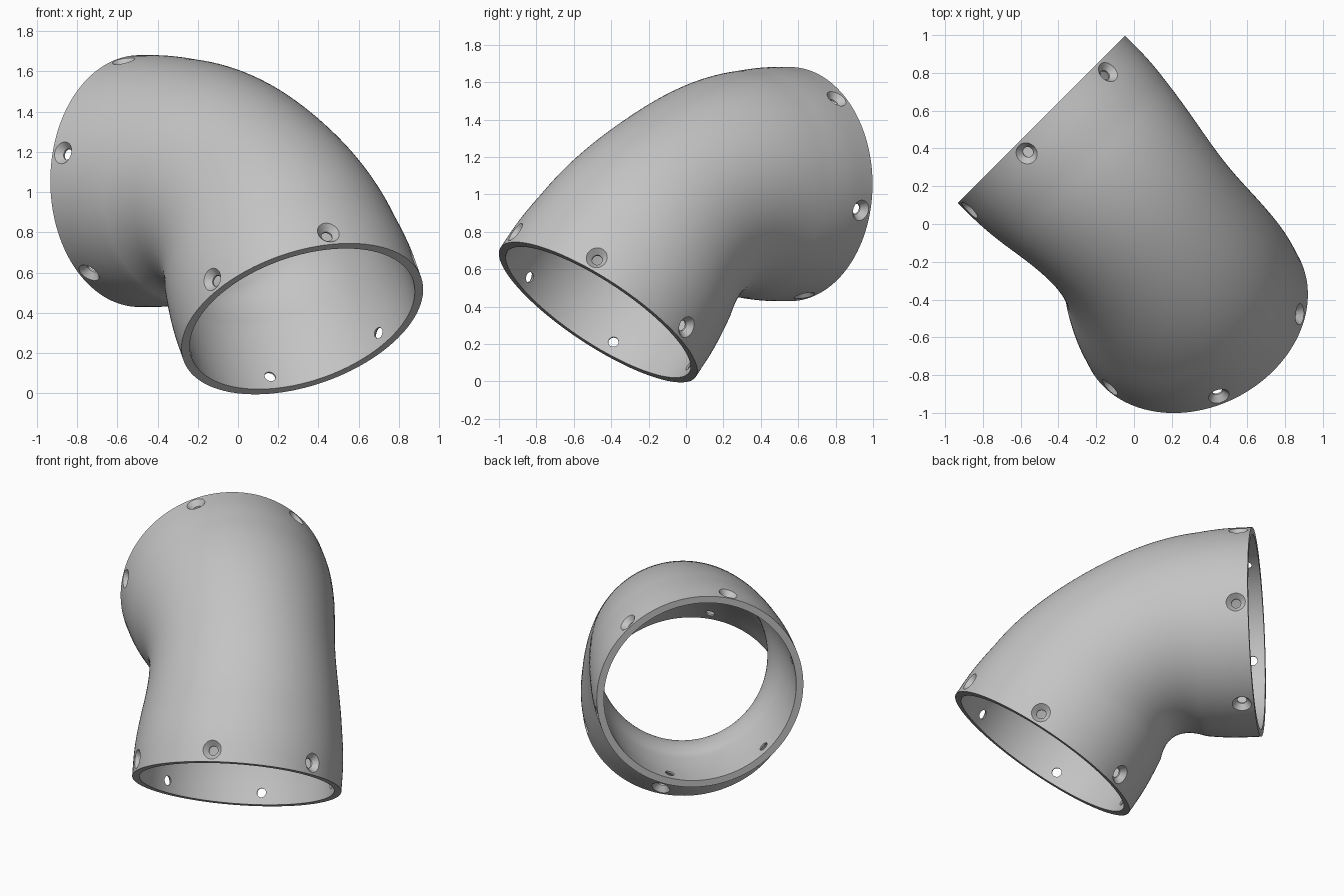
import bpy, bmesh, math
from mathutils import Vector, Quaternion

cube = bpy.data.objects.get("Cube")
if cube:
    bpy.data.objects.remove(cube, do_unlink=True)

# Layout: two straight sockets whose axes meet at one corner
CORNER = Vector((0.08, -0.016, 1.055))
UPPER_DIR = Vector((-1, 1, 0)).normalized()
LOWER_DIR = Vector((0.28, -0.53, -0.80)).normalized()
UPPER_END = CORNER + UPPER_DIR * 0.807
LOWER_END = CORNER + LOWER_DIR * 0.856
TANGENT = 0.48
END_RADIUS, WAIST_RADIUS, WALL = 0.626, 0.556, 0.043
SIDES = 128

grey = bpy.data.materials.new("light_grey")
grey.use_nodes = True
colour = (0.55, 0.55, 0.55, 1)
grey.diffuse_color = colour
grey.node_tree.nodes["Principled BSDF"].inputs["Base Color"].default_value = colour


def ring(bm, centre, a, b, radius, sides):
    steps = [2 * math.pi * i / sides for i in range(sides)]
    return [bm.verts.new(centre + (a * math.cos(t) + b * math.sin(t)) * radius) for t in steps]


def bridge(bm, first, second):
    n = len(first)
    for i in range(n):
        j = (i + 1) % n
        bm.faces.new((first[i], first[j], second[j], second[i]))


def finish(bm, name):
    bmesh.ops.recalc_face_normals(bm, faces=bm.faces)
    mesh = bpy.data.meshes.new(name)
    bm.to_mesh(mesh)
    bm.free()
    mesh.materials.append(grey)
    obj = bpy.data.objects.new(name, mesh)
    bpy.context.collection.objects.link(obj)
    return obj


# Centre line: straight, circular bend, straight
bend = (-LOWER_DIR).angle(UPPER_DIR)
bend_radius = TANGENT / math.tan(bend / 2)
side = UPPER_DIR.cross(LOWER_DIR).normalized()
forward = -UPPER_DIR
inward = (LOWER_DIR - UPPER_DIR * LOWER_DIR.dot(UPPER_DIR)).normalized()
bend_start = CORNER + UPPER_DIR * TANGENT
bend_end = CORNER + LOWER_DIR * TANGENT
len_a = (UPPER_END - bend_start).length
len_b = (LOWER_END - bend_end).length
arc = bend_radius * bend
total = len_a + arc + len_b

stations = []                       # (distance, point, direction)
for i in range(8):
    d = len_a * i / 8
    stations.append((d, UPPER_END + forward * d, forward))
for i in range(33):
    t = bend * i / 32
    point = bend_start + (forward * math.sin(t) + inward * (1 - math.cos(t))) * bend_radius
    stations.append((len_a + bend_radius * t, point, forward * math.cos(t) + inward * math.sin(t)))
for i in range(1, 9):
    d = len_b * i / 8
    stations.append((len_a + arc + d, bend_end + LOWER_DIR * d, LOWER_DIR))


def outer_radius(distance):
    """Full size at the sockets, easing to a narrower waist."""
    t = (min(distance, total - distance) - 0.1) / (total / 2 - 0.1)
    t = min(max(t, 0), 1)
    return END_RADIUS - (END_RADIUS - WAIST_RADIUS) * t * t * (3 - 2 * t)


# Hollow elbow body
bm = bmesh.new()
outer, inner = [], []
for d, point, direction in stations:
    across = direction.cross(side)
    r = outer_radius(d)
    outer.append(ring(bm, point, side, across, r, SIDES))
    inner.append(ring(bm, point, side, across, r - WALL, SIDES))
loop = outer + inner[::-1]
for k in range(len(loop)):
    bridge(bm, loop[k], loop[(k + 1) % len(loop)])
elbow = finish(bm, "pipe_elbow")

# Six countersunk screw holes around each socket
bm = bmesh.new()
HOLE_PROFILE = ((0.52, 0.028), (0.592, 0.028), (0.664, 0.092))
angle = math.radians(47)
upper_hole = Vector((0.707, 0.707, 0)) * math.cos(angle) + Vector((0, 0, 1)) * math.sin(angle)
lower_hole = Vector((0.13, -0.44, 0.42))
for end, axis, first in ((UPPER_END, UPPER_DIR, upper_hole), (LOWER_END, LOWER_DIR, lower_hole)):
    first = (first - axis * first.dot(axis)).normalized()
    for k in range(6):
        out = Quaternion(axis, k * math.pi / 3) @ first
        base = end - axis * 0.073
        rings = [ring(bm, base + out * h, axis, out.cross(axis), r, 32) for h, r in HOLE_PROFILE]
        for low, high in zip(rings, rings[1:]):
            bridge(bm, low, high)
        bm.faces.new(rings[0])
        bm.faces.new(rings[-1])
cutter = finish(bm, "screw_hole_cutter")
cutter.hide_render = True

cut = elbow.modifiers.new("screw_holes", 'BOOLEAN')
cut.operation = 'DIFFERENCE'
cut.solver = 'EXACT'
cut.object = cutter
bpy.context.view_layer.update()
result = bpy.data.meshes.new_from_object(elbow.evaluated_get(bpy.context.evaluated_depsgraph_get()))
elbow.modifiers.clear()
elbow.data = result
bpy.data.objects.remove(cutter, do_unlink=True)

# Smooth walls, crisp rims and hole edges
for obj in bpy.context.selected_objects:
    obj.select_set(False)
elbow.select_set(True)
bpy.context.view_layer.objects.active = elbow
bpy.ops.object.shade_smooth_by_angle(angle=math.radians(25))
